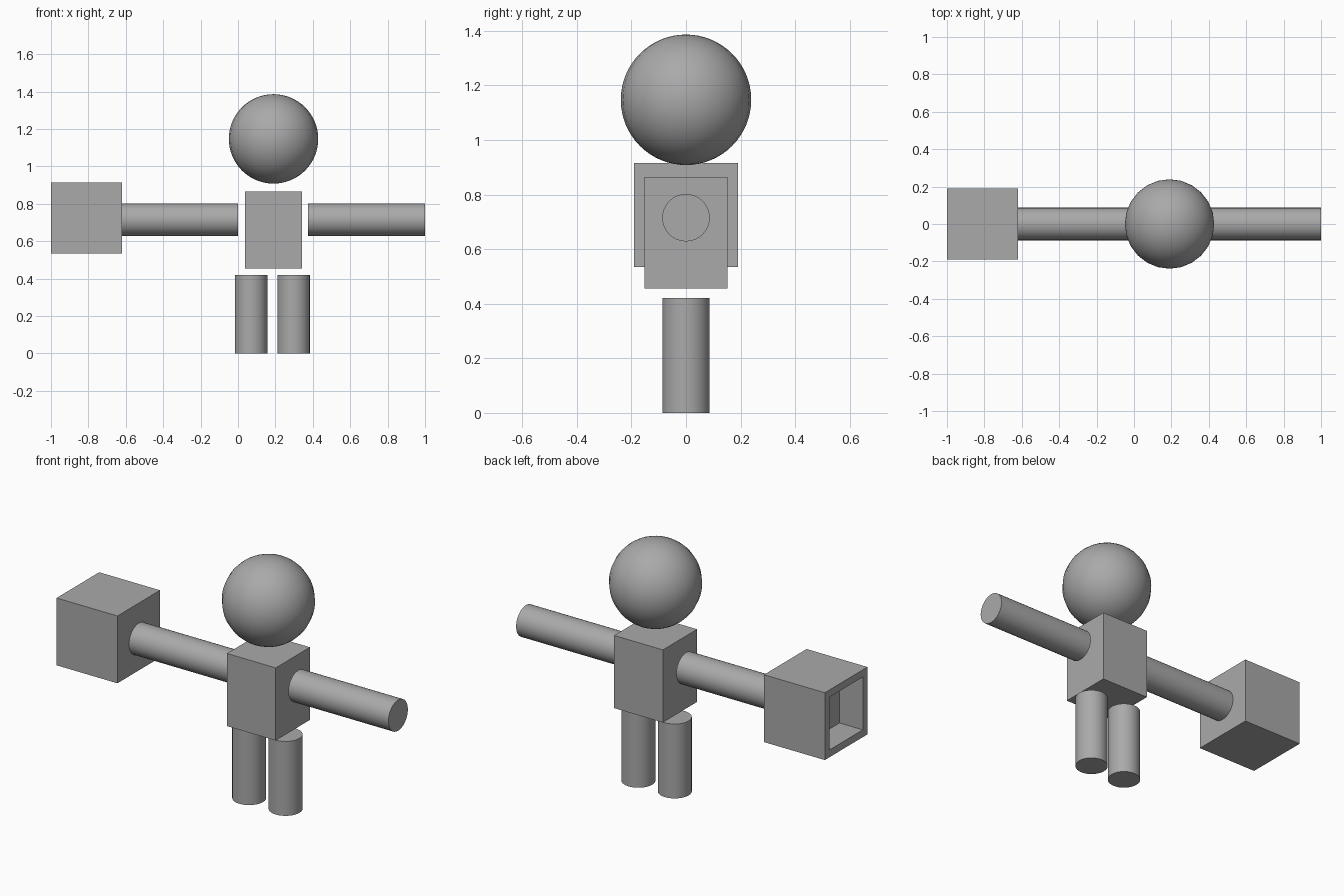
import bpy, bmesh, math

if "Cube" in bpy.data.objects:
    bpy.data.objects.remove(bpy.data.objects["Cube"])

grey = bpy.data.materials.new("plain_grey")
grey.diffuse_color = (0.4, 0.4, 0.4, 1)
grey.use_nodes = True
grey.node_tree.nodes["Principled BSDF"].inputs["Base Color"].default_value = grey.diffuse_color

CX = 0.19       # body centre line
ARM_Z = 0.715   # arm height
LIMB_R = 0.087


def finish(name, smooth=False):
    ob = bpy.context.object
    ob.name = name
    ob.data.materials.append(grey)
    if smooth:
        bpy.ops.object.shade_smooth_by_angle(angle=math.radians(40))
    return ob


def box(name, loc, size):
    bpy.ops.mesh.primitive_cube_add(size=1, location=loc)
    ob = finish(name)
    for v in ob.data.vertices:
        v.co = [c * s for c, s in zip(v.co, size)]
    return ob


def limb(name, loc, length, rot=(0, 0, 0)):
    bpy.ops.mesh.primitive_cylinder_add(vertices=32, radius=LIMB_R, depth=length,
                                        location=loc, rotation=rot)
    return finish(name, True)


# Head
bpy.ops.mesh.primitive_uv_sphere_add(segments=24, ring_count=32, radius=0.239,
                                     location=(CX, 0, 1.147))
finish("head", True)

# Torso
box("torso", (CX, 0, 0.66), (0.305, 0.305, 0.41))

# Legs
for side, x in (("left", 0.07), ("right", 0.297)):
    limb(side + "_leg", (x, 0, 0.21), 0.42)

# Arms
for side, x0, x1 in (("left", -0.62, 0.0), ("right", 0.375, 1.0)):
    limb(side + "_arm", ((x0 + x1) / 2, 0, ARM_Z), x1 - x0, (0, math.pi / 2, 0))

# Hammer-like block with a square recess in its outer end
block = box("hand_block", (-0.81, 0, 0.725), (0.38, 0.38, 0.38))
bm = bmesh.new()
bm.from_mesh(block.data)
bm.normal_update()
end = [f for f in bm.faces if f.normal.x < -0.9]
bmesh.ops.inset_region(bm, faces=end, thickness=0.058)
pit = bmesh.ops.extrude_face_region(bm, geom=end)
bmesh.ops.delete(bm, geom=end, context='FACES_ONLY')
bmesh.ops.translate(bm, vec=(0.146, 0, 0),
                    verts=[g for g in pit["geom"] if isinstance(g, bmesh.types.BMVert)])
bmesh.ops.recalc_face_normals(bm, faces=bm.faces)
bm.to_mesh(block.data)
bm.free()
